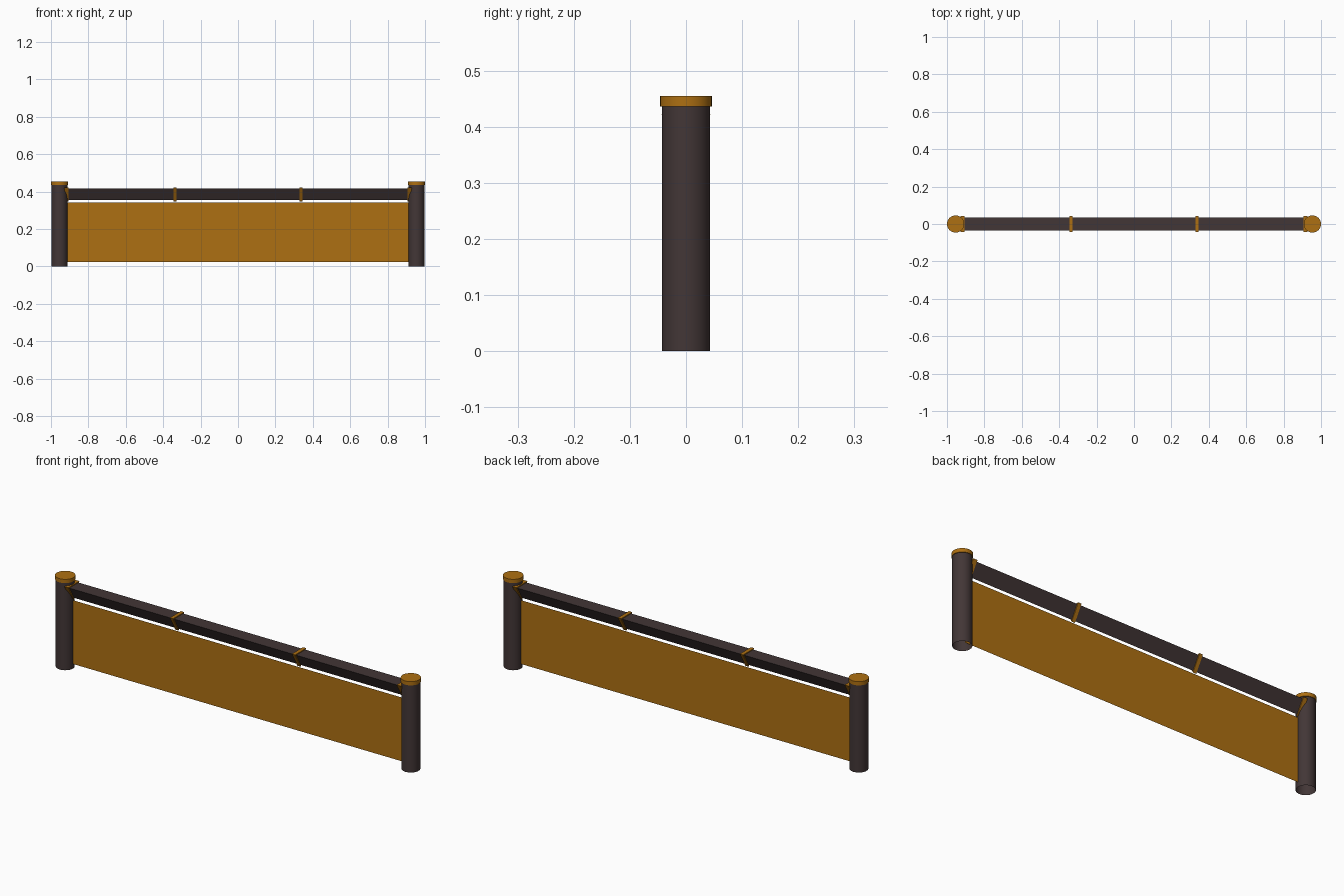
import bpy, bmesh
from math import radians
from mathutils import Matrix

if "Cube" in bpy.data.objects:
    bpy.data.objects.remove(bpy.data.objects["Cube"])


def material(name, color):
    m = bpy.data.materials.new(name)
    m.diffuse_color = color
    m.use_nodes = True
    m.node_tree.nodes["Principled BSDF"].inputs["Base Color"].default_value = m.diffuse_color
    return m


AMBER = material("amber", (0.42, 0.16, 0.006, 1))
DARK = material("dark_metal", (0.055, 0.037, 0.037, 1))


def finish(name, bm, mat, smooth=False):
    bmesh.ops.recalc_face_normals(bm, faces=bm.faces)
    me = bpy.data.meshes.new(name)
    bm.to_mesh(me)
    bm.free()
    me.materials.append(mat)
    ob = bpy.data.objects.new(name, me)
    bpy.context.collection.objects.link(ob)
    if smooth:
        bpy.ops.object.select_all(action='DESELECT')
        bpy.context.view_layer.objects.active = ob
        ob.select_set(True)
        bpy.ops.object.shade_smooth_by_angle(angle=radians(40))
    return ob


def cylinder(name, x, z0, z1, r, mat, closed=True):
    bm = bmesh.new()
    bmesh.ops.create_cone(bm, cap_ends=closed, segments=32, radius1=r, radius2=r,
                          depth=z1 - z0, matrix=Matrix.Translation((x, 0, (z0 + z1) / 2)))
    return finish(name, bm, mat, True)


def triangle_bar(name, x0, x1, r, mat):
    # equilateral prism along x, flat side up and one edge pointing down
    bm = bmesh.new()
    h = r * 0.866
    z = 0.396
    ring = [(-h, z + r / 2), (h, z + r / 2), (0, z - r)]
    a = [bm.verts.new((x0, y, w)) for y, w in ring]
    b = [bm.verts.new((x1, y, w)) for y, w in ring]
    bm.faces.new(a)
    bm.faces.new(b)
    for i in range(3):
        j = (i + 1) % 3
        bm.faces.new((a[i], a[j], b[j], b[i]))
    return finish(name, bm, mat)


# rail between the posts
triangle_bar("top_rail", -0.93, 0.93, 0.0416, DARK)

# posts (open underneath), caps, rail bands and end collars
for side, s in (("left", -1), ("right", 1)):
    cylinder(side + "_post", s * 0.954, 0, 0.437, 0.043, DARK, closed=False)
    cylinder(side + "_cap", s * 0.954, 0.436, 0.455, 0.046, AMBER)
    for part, x, w in (("rail_band", 0.337, 0.009), ("end_collar", 0.917, 0.011)):
        triangle_bar(f"{side}_{part}", s * x - w, s * x + w, 0.0505, AMBER)

# thin hanging panel
bm = bmesh.new()
bm.faces.new([bm.verts.new(p) for p in ((-0.94, 0, 0.023), (0.94, 0, 0.023),
                                        (0.94, 0, 0.341), (-0.94, 0, 0.341))])
finish("panel", bm, AMBER)
